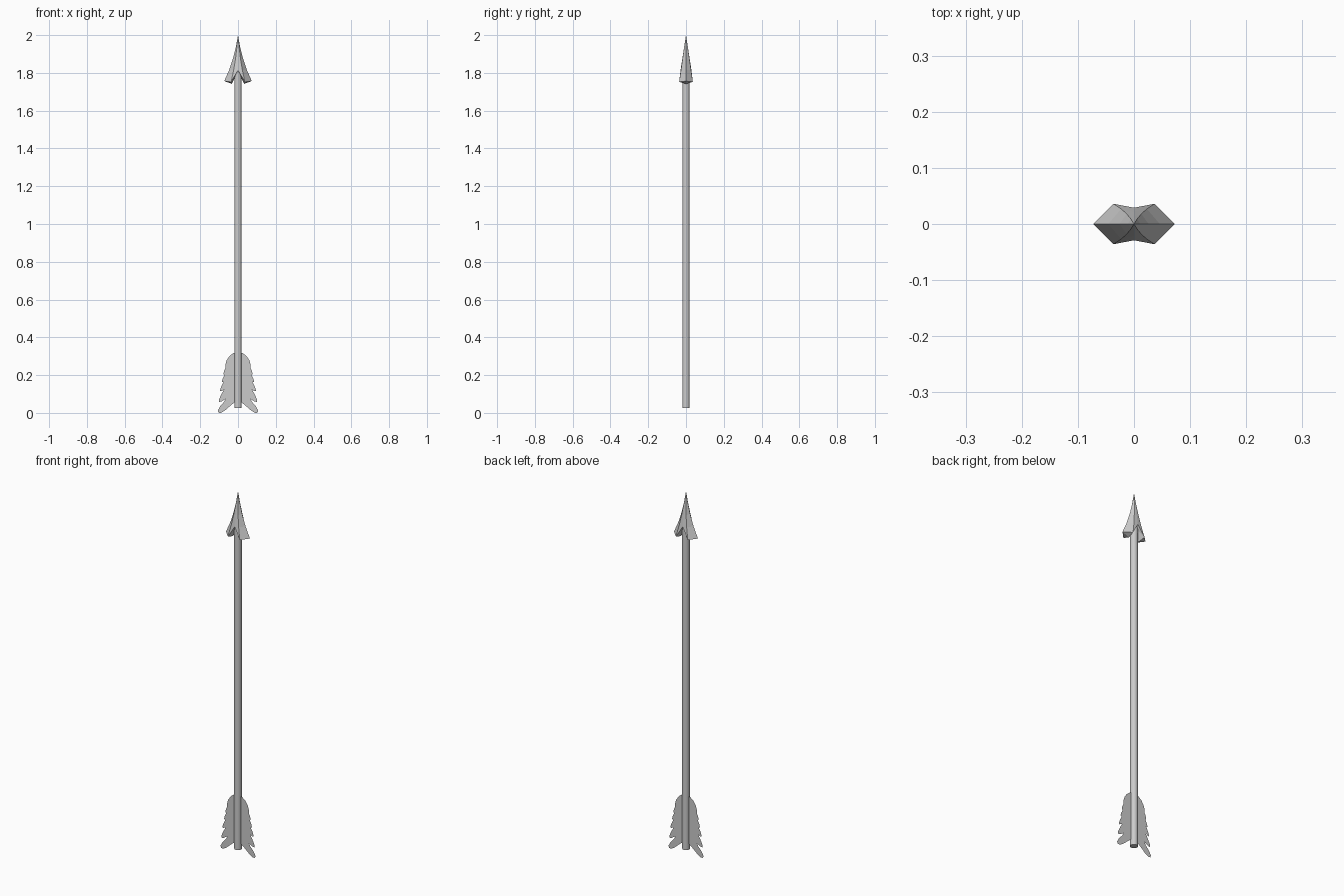
import bpy, bmesh
from math import pi

if "Cube" in bpy.data.objects:
    bpy.data.objects.remove(bpy.data.objects["Cube"])


def make_object(name, verts, faces):
    mesh = bpy.data.meshes.new(name)
    mesh.from_pydata(verts, [], faces)
    bm = bmesh.new()
    bm.from_mesh(mesh)
    bmesh.ops.remove_doubles(bm, verts=bm.verts, dist=0.0002)
    bmesh.ops.recalc_face_normals(bm, faces=bm.faces)
    bm.to_mesh(mesh)
    bm.free()
    obj = bpy.data.objects.new(name, mesh)
    bpy.context.collection.objects.link(obj)
    return obj


# Shaft: thin round rod
BOTTOM, TOP = 0.025, 1.82
bpy.ops.mesh.primitive_cylinder_add(vertices=12, radius=0.0195, depth=TOP - BOTTOM,
                                    location=(0, 0, (TOP + BOTTOM) / 2))
bpy.context.object.name = "shaft"
bpy.ops.object.shade_smooth_by_angle(angle=pi / 4)

# Arrowhead: four mirrored quarters, each with a curved outer edge,
# a barb corner and a central valley ending in a raised notch
levels = [(0, 0), (0.25, 0.011), (0.5, 0.026), (0.75, 0.046), (1, 0.073)]
verts, faces = [], []


def face(points):
    start = len(verts)
    verts.extend(points)
    faces.append(tuple(range(start, len(verts))))


for sx in (1, -1):
    for sy in (1, -1):
        rows = []
        for t, x in levels:
            rows.append([(sx * x, 0, 2 - 0.243 * t),
                         (sx * x * 0.5, sy * 0.036 * t, 2 - 0.248 * t),
                         (0, sy * 0.029 * t, 2 - 0.187 * t)])
        for i, (a, b) in enumerate(zip(rows, rows[1:])):
            for j in (0, 1):
                face([a[j], b[j], b[j + 1]] if i == 0
                     else [a[j], b[j], b[j + 1], a[j + 1]])
        outer, corner, notch = rows[-1]
        inner, centre = (sx * 0.032, 0, 1.742), (0, 0, 1.81)
        face([outer, inner, corner])
        face([corner, inner, centre])
        face([corner, centre, notch])
make_object("arrowhead", verts, faces)

# Feathers: flat jagged vane on each side of the shaft
vane = [(0, 0.32), (0.026, 0.316), (0.046, 0.300), (0.060, 0.278), (0.067, 0.255),
        (0.066, 0.238), (0.074, 0.222), (0.077, 0.206), (0.072, 0.200),
        (0.082, 0.180), (0.085, 0.165), (0.077, 0.163), (0.089, 0.140),
        (0.096, 0.118), (0.090, 0.114), (0.074, 0.124), (0.090, 0.095),
        (0.102, 0.068), (0.100, 0.058), (0.088, 0.060), (0.066, 0.074),
        (0.074, 0.058), (0.095, 0.035), (0.107, 0.012), (0.103, 0.001),
        (0.090, 0.000), (0.070, 0.012), (0.045, 0.034), (0.019, 0.055), (0, 0.055)]
for name, s in (("right_feather", 1), ("left_feather", -1)):
    make_object(name, [(s * x, 0, z) for x, z in vane], [tuple(range(len(vane)))])
